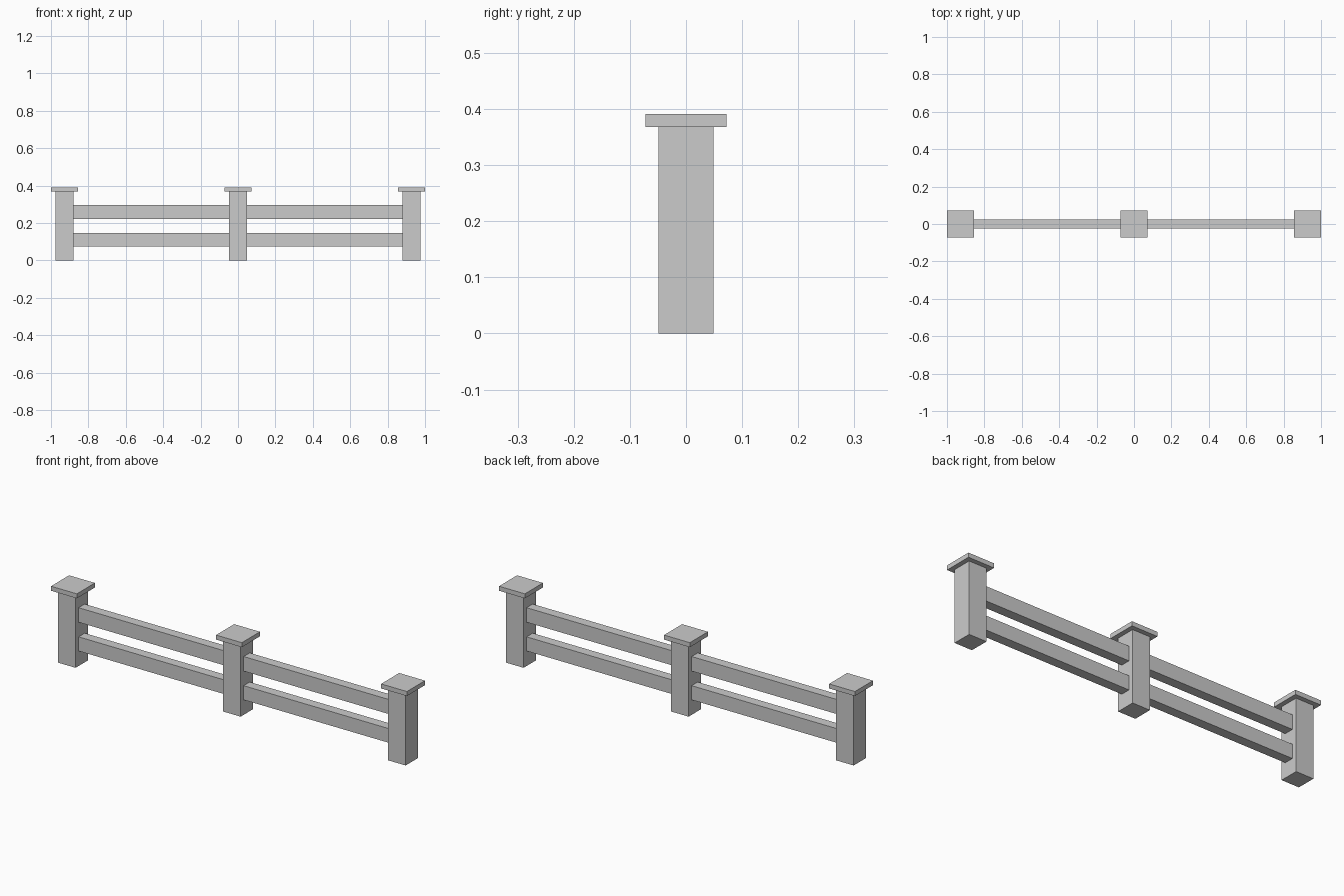
import bpy

if "Cube" in bpy.data.objects:
    bpy.data.objects.remove(bpy.data.objects["Cube"])

POST_X = 0.9275          # centre of the end posts
POST_W, POST_H = 0.098, 0.368
CAP_W, TOP = 0.145, 0.391


def box(name, x, z0, z1, wx, wy):
    """Box centred on y = 0, spanning z0..z1."""
    bpy.ops.mesh.primitive_cube_add(size=1, location=(x, 0, (z0 + z1) / 2))
    ob = bpy.context.object
    ob.name = name
    ob.scale = (wx, wy, z1 - z0)
    bpy.ops.object.transform_apply(location=False, rotation=False, scale=True)
    return ob


# Posts with flat caps
for side, x in (("left", -POST_X), ("middle", 0), ("right", POST_X)):
    box(side + "_post", x, 0, POST_H, POST_W, POST_W)
    box(side + "_post_cap", x, POST_H, TOP, CAP_W, CAP_W)

# Two rails between each pair of posts
for side, x in (("left", -POST_X / 2), ("right", POST_X / 2)):
    for level, z0, z1 in (("lower", 0.076, 0.148), ("upper", 0.222, 0.296)):
        box(f"{side}_{level}_rail", x, z0, z1, POST_X - POST_W, 0.049)
